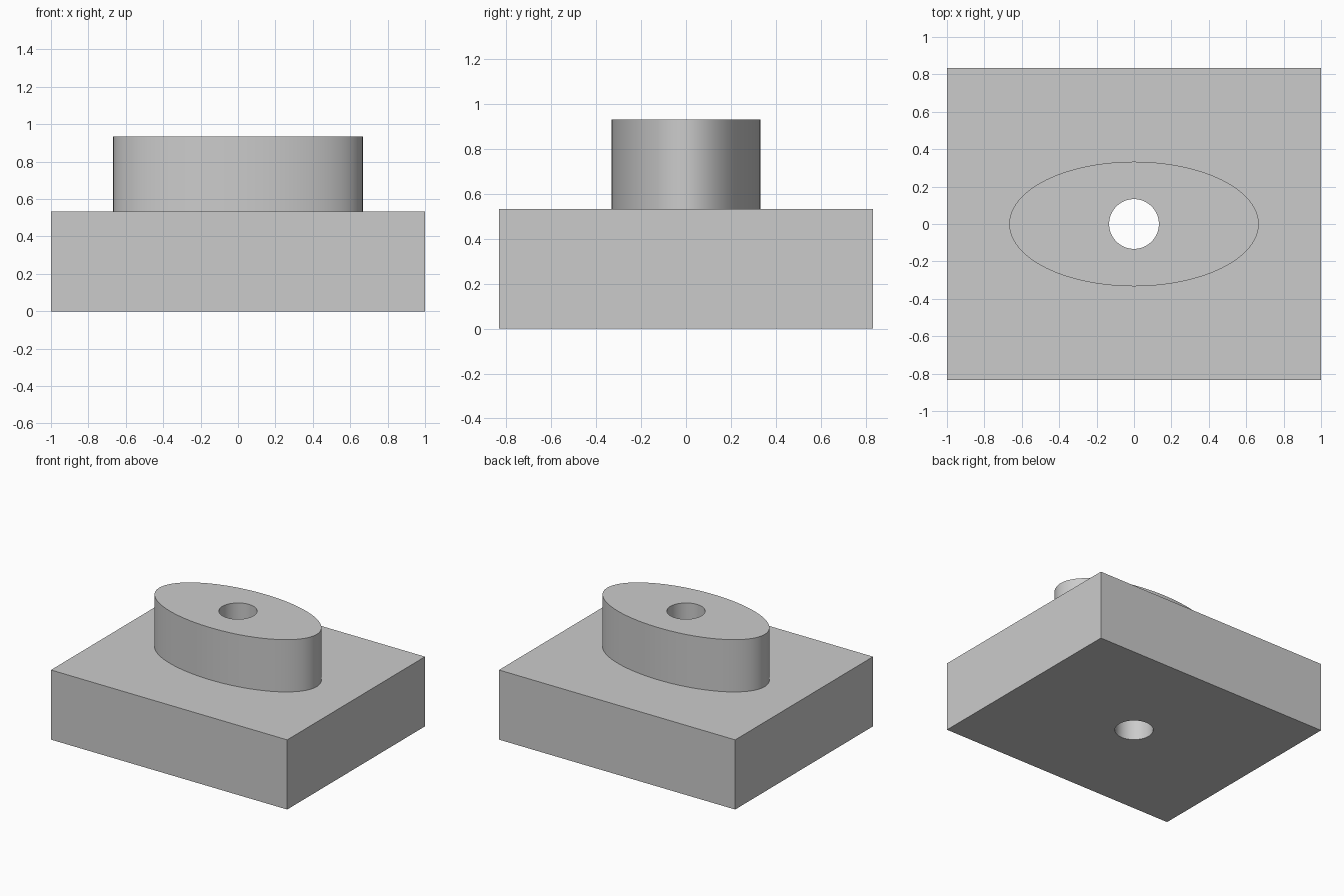
import bpy
import math

cube = bpy.data.objects.get("Cube")
if cube:
    bpy.data.objects.remove(cube, do_unlink=True)

BASE_TOP, BOSS_TOP = 0.533, 0.933

grey = bpy.data.materials.new("light_grey")
grey.use_nodes = True
colour = (0.6, 0.6, 0.6, 1)
grey.diffuse_color = colour
grey.node_tree.nodes["Principled BSDF"].inputs["Base Color"].default_value = colour


def finish(name, scale):
    ob = bpy.context.object
    ob.name = name
    ob.scale = scale
    bpy.ops.object.transform_apply(location=False, rotation=False, scale=True)
    ob.data.materials.append(grey)
    return ob


def column(name, rx, ry, bottom, top):
    bpy.ops.mesh.primitive_cylinder_add(
        vertices=96, radius=1, depth=1, location=(0, 0, (bottom + top) / 2))
    return finish(name, (rx, ry, top - bottom))


def combine(target, tool, operation):
    tool.hide_render = True
    mod = target.modifiers.new(operation.lower(), 'BOOLEAN')
    mod.operation = operation
    mod.solver = 'EXACT'
    mod.object = tool
    bpy.ops.object.select_all(action='DESELECT')
    target.select_set(True)
    bpy.context.view_layer.objects.active = target
    bpy.ops.object.modifier_apply(modifier=mod.name)
    bpy.data.objects.remove(tool, do_unlink=True)


# Rectangular base block
bpy.ops.mesh.primitive_cube_add(size=1, location=(0, 0, BASE_TOP / 2))
block = finish("base_block_with_boss", (2, 1.667, BASE_TOP))

# Elliptical boss, sunk into the block and merged with it
combine(block, column("boss", 0.667, 0.333, BASE_TOP / 2, BOSS_TOP), 'UNION')

# Round hole through everything
combine(block, column("hole_cutter", 0.133, 0.133, -0.2, BOSS_TOP + 0.2), 'DIFFERENCE')

bpy.ops.object.shade_smooth_by_angle(angle=math.radians(30))
